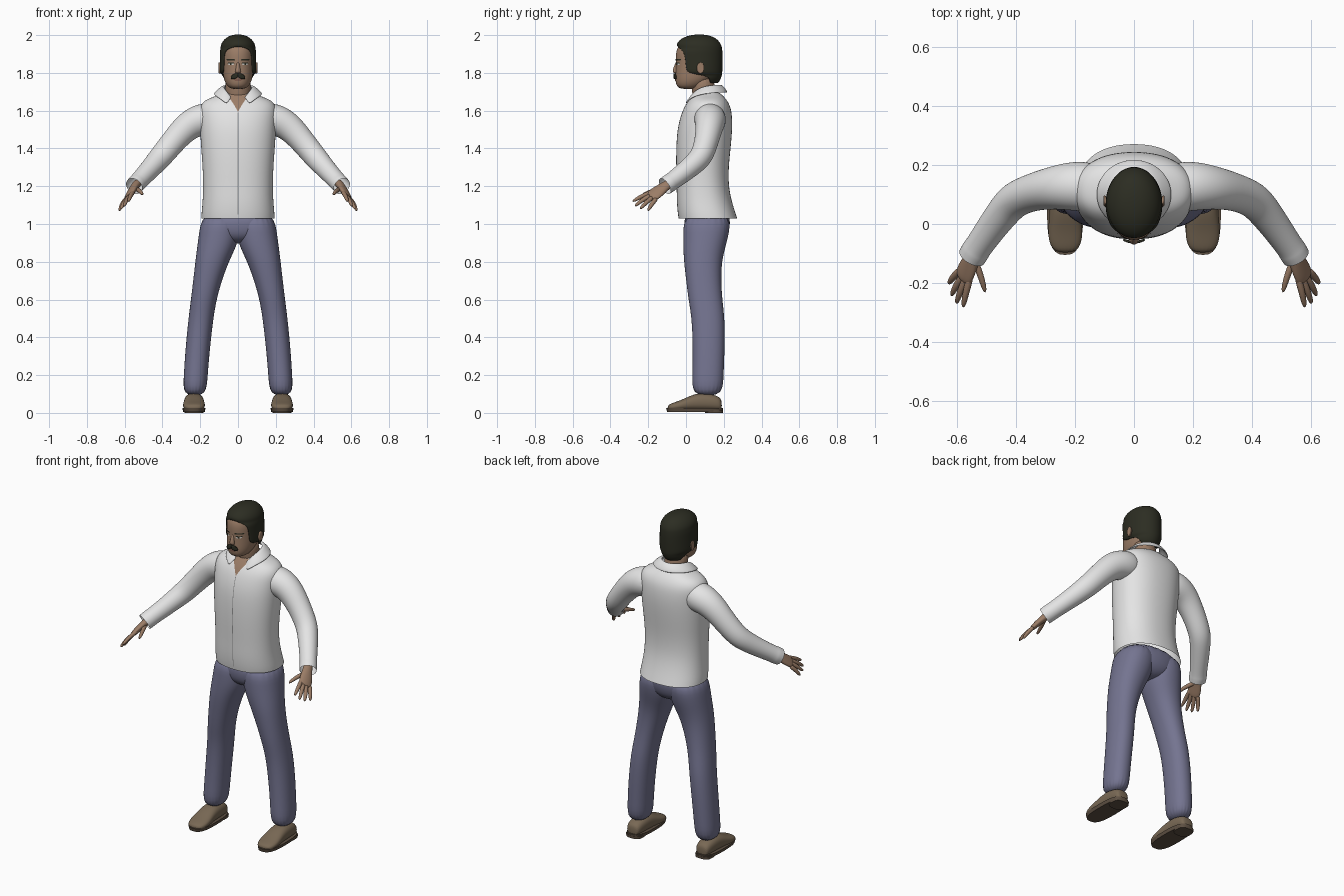
import bpy, bmesh, math
from mathutils import Vector
from mathutils.bvhtree import BVHTree


def material(name, *rgb):
    m = bpy.data.materials.new(name)
    m.diffuse_color = (*rgb, 1)
    return m


SHIRT = material("white_cloth", .78, .78, .78)
SEAM = material("grey_seam", .3, .3, .3)
PANTS = material("slate_blue_cloth", .175, .175, .28)
SKIN = material("skin", .33, .205, .135)
LIP = material("lip", .24, .12, .085)
HAIR = material("dark_hair", .025, .026, .016)
SHOE = material("brown_leather", .19, .14, .09)
SOLE = material("dark_brown_sole", .11, .08, .055)
EYE = material("eye_white", .65, .62, .58)


def grid(name, rows, mat, closed=False, caps=(False, False), mirror=False, thick=0, sub=2, angle=60):
    """Skin a list of equally long point rows."""
    bm = bmesh.new()
    vr = [[bm.verts.new(p) for p in r] for r in rows]
    n = len(rows[0])
    for a, b in zip(vr, vr[1:]):
        for i in range(n if closed else n - 1):
            j = (i + 1) % n
            bm.faces.new((a[i], a[j], b[j], b[i]))
    for r, on in zip((vr[0], vr[-1]), caps):
        if on:
            bm.faces.new(r)
    bmesh.ops.remove_doubles(bm, verts=bm.verts, dist=1e-5)
    bmesh.ops.recalc_face_normals(bm, faces=bm.faces)
    me = bpy.data.meshes.new(name)
    bm.to_mesh(me)
    bm.free()
    me.materials.append(mat)
    for p in me.polygons:
        p.use_smooth = True
    if not sub:
        me.set_sharp_from_angle(angle=math.radians(angle))
    ob = bpy.data.objects.new(name, me)
    bpy.context.collection.objects.link(ob)
    if mirror:
        ob.modifiers.new("mirror", 'MIRROR').use_mirror_merge = False
    if thick:
        s = ob.modifiers.new("thickness", 'SOLIDIFY')
        s.thickness, s.offset = thick, 0
    if sub:
        s = ob.modifiers.new("smooth", 'SUBSURF')
        s.levels = s.render_levels = sub
    return ob


def tube(name, pts, mat, hint=(1, 0, 0), axis=None, e=2, n=20, caps=(True, True), **kw):
    """Loft superellipse rings; pts are (x, y, z, half width along hint, half depth)."""
    rows = []
    for i, (x, y, z, a, b) in enumerate(pts):
        lo, hi = pts[max(i - 1, 0)], pts[min(i + 1, len(pts) - 1)]
        t = Vector(axis) if axis else (Vector(hi[:3]) - Vector(lo[:3])).normalized()
        s = Vector(hint)
        s = (s - t * s.dot(t)).normalized()
        u = t.cross(s)
        ring = []
        for k in range(n):
            c, d = math.cos(2 * math.pi * k / n), math.sin(2 * math.pi * k / n)
            ring.append(Vector((x, y, z)) + s * a * math.copysign(abs(c) ** (2 / e), c)
                        + u * b * math.copysign(abs(d) ** (2 / e), d))
        rows.append(ring)
    return grid(name, rows, mat, closed=True, caps=caps, **kw)


def stack(name, levels, mat, **kw):
    """Horizontal rings given as (z, x0, x1, y front, y back)."""
    return tube(name, [((x0 + x1) / 2, (f + b) / 2, z, (x1 - x0) / 2, (b - f) / 2)
                       for z, x0, x1, f, b in levels], mat, axis=(0, 0, 1), **kw)


def patch(name, target, rows, mat, lift=.003, cols=6, **kw):
    """Thin plate laid on the front of target; rows are (z, x0, x1)."""
    bpy.context.view_layer.update()
    tree = BVHTree.FromObject(target, bpy.context.evaluated_depsgraph_get())
    out = []
    for z, x0, x1 in rows:
        r = []
        for i in range(cols + 1):
            x = x0 + (x1 - x0) * i / cols
            hit = tree.ray_cast(Vector((x, -1, z)), Vector((0, 1, 0)))[0]
            r.append((x, (hit.y if hit else 0) - lift, z))
        out.append(r)
    return grid(name, out, mat, sub=0, **kw)


# Shirt body
body = [(1.03, .195, -.04, .272), (1.06, .194, -.045, .262), (1.12, .188, -.05, .243), (1.2, .185, -.05, .226),
        (1.3, .188, -.053, .226), (1.4, .196, -.053, .237), (1.5, .202, -.047, .246),
        (1.57, .205, -.03, .245), (1.62, .205, -.01, .237), (1.655, .18, .014, .218),
        (1.675, .125, .03, .2), (1.69, .09, .045, .185), (1.70, .07, .06, .165)]
shirt = stack("shirt_body", [(z, -r, r, f, b) for z, r, f, b in body], SHIRT, e=2.25, n=28, caps=(False, True))
patch("open_neck", shirt, [(1.595, -.001, .001), (1.63, -.02, .02), (1.66, -.04, .04), (1.685, -.05, .05)], SKIN)
patch("button_seam", shirt, [(1.05 + .045 * i, -.002, .002) for i in range(13)], SEAM, lift=.002, cols=1)

# Collar: a folded band, open at the front
collar = []
for rx, ry, z, drop in [(.074, .078, 1.728, .065), (.08, .085, 1.738, .07), (.105, .105, 1.718, .068), (.128, .118, 1.695, .06)]:
    row = []
    for k in range(25):
        u = k / 12 - 1
        phi = u * math.radians(152)
        row.append((rx * math.sin(phi), .1 + ry * math.cos(phi), z - drop * u ** 4))
    collar.append(row)
grid("collar", collar, SHIRT, thick=.007)

# Sleeves
tube("sleeve", [(.10, .12, 1.565, .08, .075), (.19, .13, 1.555, .088, .09), (.265, .125, 1.525, .075, .078),
                (.34, .11, 1.44, .064, .066), (.405, .085, 1.36, .062, .063), (.44, .045, 1.32, .058, .058),
                (.485, -.015, 1.27, .052, .052), (.53, -.08, 1.222, .047, .048), (.536, -.088, 1.216, .05, .05),
                (.55, -.112, 1.2, .048, .048)],
     SHIRT, hint=(0, 1, 0), caps=(True, False), mirror=True)

# Hands: flat palm with splayed fingers
across = (.05, .05, -.045)
tube("palm", [(.525, -.07, 1.225, .026, .024), (.545, -.11, 1.2, .028, .022), (.56, -.14, 1.178, .038, .019),
              (.573, -.168, 1.157, .041, .017), (.583, -.192, 1.14, .037, .013)], SKIN, hint=across, n=14, mirror=True)
fingers = {"index_finger": ((.56, -.195, 1.163), (.572, -.24, 1.145), (.58, -.285, 1.118)),
           "middle_finger": ((.575, -.195, 1.147), (.592, -.235, 1.125), (.603, -.272, 1.093)),
           "ring_finger": ((.588, -.185, 1.135), (.607, -.215, 1.11), (.62, -.245, 1.078)),
           "little_finger": ((.6, -.165, 1.125), (.617, -.185, 1.1), (.629, -.203, 1.068)),
           "thumb": ((.538, -.13, 1.185), (.518, -.18, 1.175), (.504, -.235, 1.155))}
for name, (a, b, c) in fingers.items():
    back = tuple(p + (p - q) * .4 for p, q in zip(a, b))
    tube(name, [(*back, .011, .011), (*a, .0135, .013), (*b, .0125, .012), (*c, .008, .008)],
         SKIN, hint=across, n=8, mirror=True)

# Trousers
stack("trouser_leg", [(.085, .167, .293, .03, .195), (.2, .16, .288, .034, .2), (.35, .147, .278, .035, .206),
                      (.5, .13, .263, .03, .206), (.6, .113, .25, .012, .193), (.7, .085, .238, 0, .187),
                      (.8, .048, .227, -.012, .19), (.88, .008, .217, -.016, .21), (.95, -.01, .208, -.016, .23),
                      (1.06, -.01, .19, -.012, .24)], PANTS, e=2.2, caps=(True, True), mirror=True)
stack("trouser_seat", [(.895, -.05, .05, .05, .17), (.925, -.14, .14, .005, .21), (.97, -.197, .197, -.014, .234),
                       (1.08, -.187, .187, -.01, .24)], PANTS, e=2.2)

# Shoes: upper, sole and heel
upper = [(.19, .065, .03), (.175, .09, .045), (.1, .108, .052), (.04, .1, .053), (-.02, .07, .06),
         (-.065, .055, .056), (-.098, .042, .035)]
tube("shoe_upper", [(.233, y, (top + .012) / 2, w, (top - .012) / 2) for y, top, w in upper],
     SHOE, axis=(0, -1, 0), e=2.4, mirror=True)
stack("shoe_sole", [(.006, .176, .29, -.1, .194), (.026, .172, .295, -.105, .197)],
      SOLE, e=2.8, n=28, mirror=True, sub=0)
stack("shoe_heel", [(0, .184, .282, .1, .195), (.016, .182, .284, .098, .196)], SOLE, e=3, n=24, mirror=True, sub=0)

# Neck and head
tube("neck", [(0, .115, 1.6, .07, .06), (0, .1, 1.67, .067, .064), (0, .092, 1.71, .067, .063),
              (0, .085, 1.79, .068, .062)], SKIN, axis=(0, 0, 1))
skull = [(1.714, .036, -.03, .06), (1.73, .058, -.051, .09), (1.76, .074, -.057, .13), (1.8, .081, -.056, .16),
         (1.85, .084, -.054, .178), (1.9, .086, -.056, .18), (1.94, .083, -.045, .175), (1.97, .062, -.015, .15),
         (1.985, .03, .03, .11)]
head = stack("head", [(z, -r, r, f, b) for z, r, f, b in skull], SKIN, e=2.15, n=24)
tube("nose", [(0, -.044, 1.862, .008, .008), (0, -.052, 1.835, .01, .012), (0, -.058, 1.812, .015, .015),
              (0, -.054, 1.797, .017, .012)], SKIN, axis=(0, 0, -1), n=12)
tube("ear", [(.08, .07, 1.825, .016, .022), (.095, .075, 1.825, .02, .031), (.104, .08, 1.827, .019, .03),
             (.102, .08, 1.827, .01, .02)], SKIN, hint=(0, 1, 0), axis=(1, 0, 0), n=14, mirror=True)

# Face details
patch("eye", head, [(1.841, .028, .046), (1.846, .02, .054), (1.851, .025, .05)], EYE, mirror=True)
patch("pupil", head, [(1.841, .034, .041), (1.851, .033, .042)], HAIR, lift=.005, cols=2, mirror=True)
patch("eyelid_line", head, [(1.851, .018, .056), (1.855, .022, .052)], HAIR, lift=.004, mirror=True)
patch("eyebrow", head, [(1.865, .015, .058), (1.873, .018, .062)], HAIR, lift=.005, mirror=True)
patch("moustache", head, [(1.768, .018, .034), (1.776, .003, .036), (1.788, .0, .03), (1.797, .0, .014)],
      HAIR, lift=.007, thick=.008, mirror=True)
patch("lips", head, [(1.757, -.014, .014), (1.764, -.024, .024), (1.77, -.018, .018)], LIP)

# Hair: a shell wrapped from the back, open around the face; rows (z, half width, front, back, half angle)
rows = []
for z, r, f, b, a in [(1.745, .06, -.03, .162, 50), (1.765, .076, -.045, .176, 58), (1.788, .086, -.05, .184, 68),
                      (1.798, .09, -.052, .186, 118), (1.82, .091, -.053, .187, 124), (1.86, .09, -.054, .188, 125),
                      (1.9, .09, -.056, .188, 128), (1.925, .09, -.055, .186, 138), (1.943, .088, -.05, .184, 180),
                      (1.968, .075, -.034, .168, 180), (1.985, .054, -.006, .146, 180), (1.995, .03, .03, .11, 180),
                      (1.998, 0, .07, .07, 180)]:
    rows.append([(r * math.sin(t), (f + b) / 2 + (b - f) / 2 * math.cos(t), z)
                 for t in (math.radians(a) * (k / 14 - 1) for k in range(29))])
grid("hair", rows, HAIR, thick=.012)
